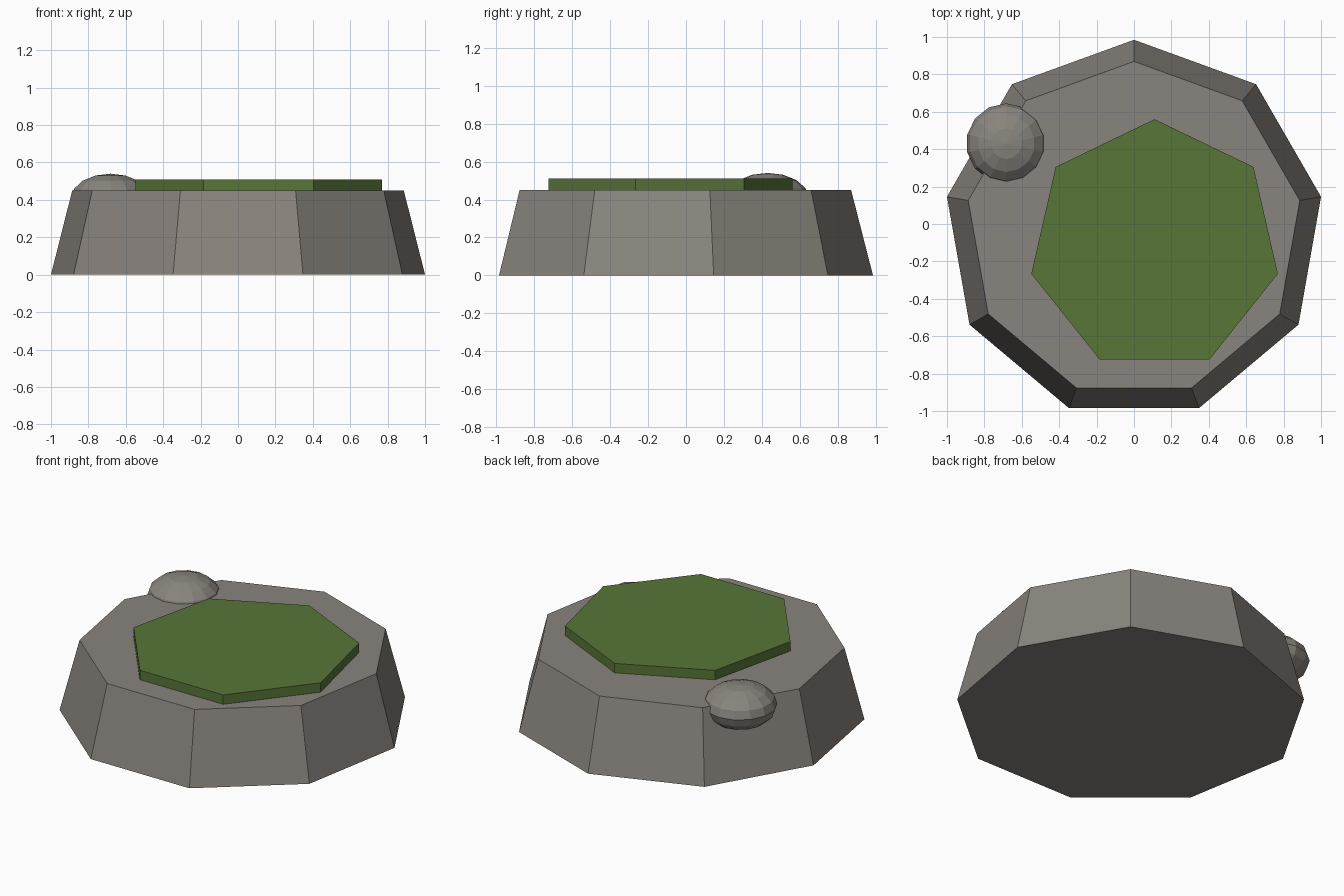
import bpy, bmesh, math

if "Cube" in bpy.data.objects:
    bpy.data.objects.remove(bpy.data.objects["Cube"])


def material(name, rgb):
    m = bpy.data.materials.new(name)
    m.diffuse_color = (*rgb, 1)
    m.use_nodes = True
    m.node_tree.nodes["Principled BSDF"].inputs["Base Color"].default_value = m.diffuse_color
    return m


stone = material("grey stone", (0.25, 0.23, 0.205))
grass = material("moss green", (0.095, 0.18, 0.04))


def finish(name, bm, mat):
    bmesh.ops.recalc_face_normals(bm, faces=bm.faces)
    me = bpy.data.meshes.new(name)
    bm.to_mesh(me)
    bm.free()
    me.materials.append(mat)
    ob = bpy.data.objects.new(name, me)
    bpy.context.collection.objects.link(ob)
    return ob


def slab(name, sides, r_bottom, r_top, z0, z1, cx, cy, mat):
    """Tapered prism with one corner pointing to the back (+y)."""
    bm = bmesh.new()
    rings = []
    for r, z in ((r_bottom, z0), (r_top, z1)):
        rings.append([bm.verts.new((cx + r * math.sin(2 * math.pi * i / sides),
                                    cy + r * math.cos(2 * math.pi * i / sides), z))
                      for i in range(sides)])
    low, high = rings
    bm.faces.new(low)
    bm.faces.new(high)
    for i in range(sides):
        j = (i + 1) % sides
        bm.faces.new((low[i], low[j], high[j], high[i]))
    return finish(name, bm, mat)


# Nine-sided rock and seven-sided grass patch on top
slab("rock_base", 9, 1.0154, 0.90, 0.0, 0.45, 0, -0.0306, stone)
slab("grass_patch", 7, 0.676, 0.676, 0.44, 0.51, 0.11, -0.116, grass)

# Flattened boulder on the back left rim
bm = bmesh.new()
bmesh.ops.create_uvsphere(bm, u_segments=14, v_segments=8, radius=0.215)
boulder = finish("boulder", bm, stone)
boulder.scale = (1, 1, 0.6)
boulder.location = (-0.682, 0.43, 0.411)
